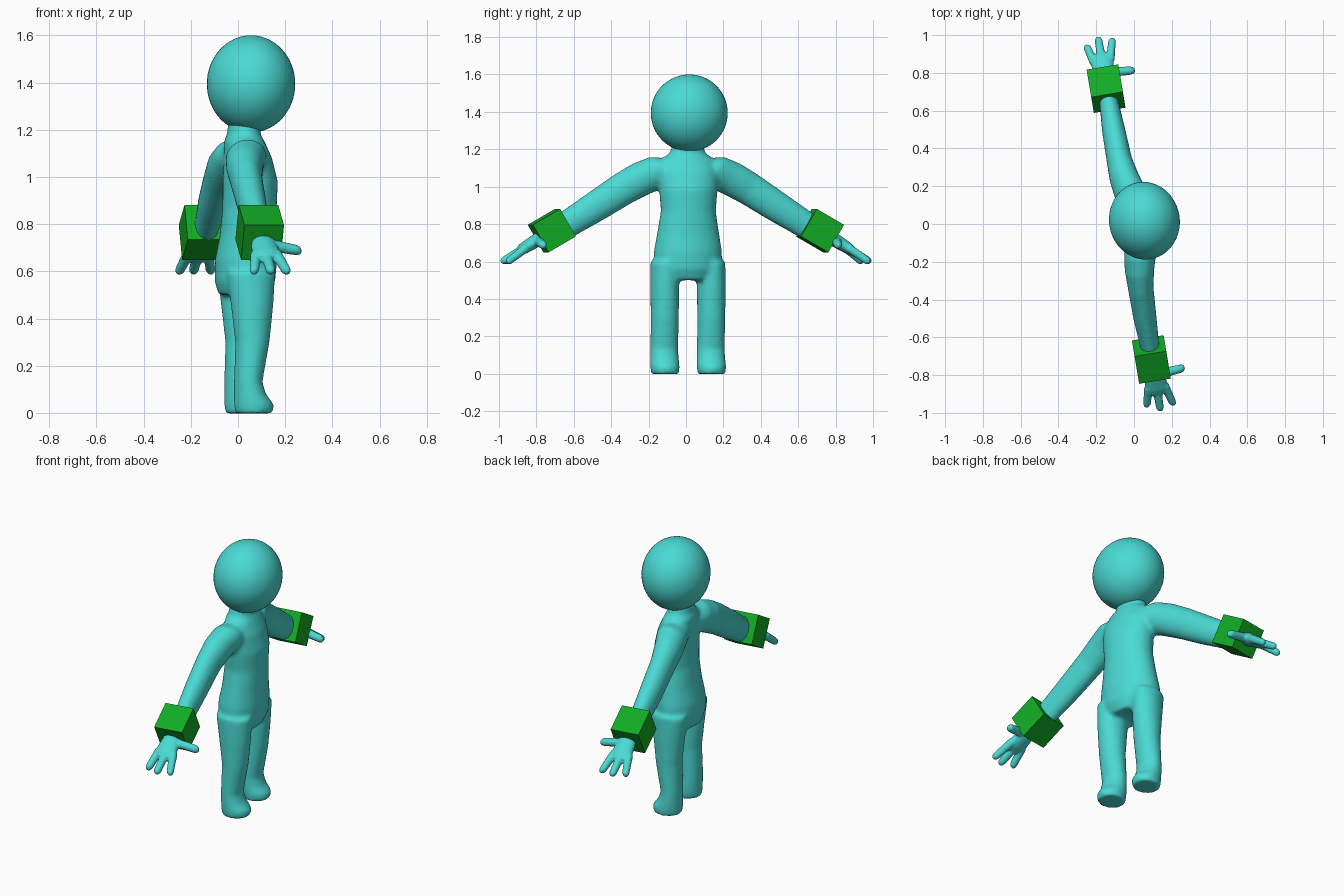
import bpy, bmesh, math
from mathutils import Matrix, Vector

cube = bpy.data.objects.get("Cube")
if cube:
    bpy.data.objects.remove(cube)

# The whole figure is turned slightly about the vertical
POSE = Matrix.Translation((-0.025, 0, 0)) @ Matrix.Rotation(math.radians(9.5), 4, 'Z')
X, Y, Z = Vector((1, 0, 0)), Vector((0, 1, 0)), Vector((0, 0, 1))
SIDES = (("left", 1), ("right", -1))


def material(name, rgb):
    m = bpy.data.materials.new(name)
    m.use_nodes = True
    col = (*rgb, 1)
    m.diffuse_color = col
    m.node_tree.nodes["Principled BSDF"].inputs["Base Color"].default_value = col
    return m


turquoise = material("turquoise", (0.07, 0.70, 0.66))
green = material("green", (0.006, 0.41, 0.018))


def tube(bm, stations, u, v, side=1, n=24):
    """Closed loft through ellipses: (centre, radius along u, radius along v)."""
    rings = []
    for c, ru, rv in stations:
        ring = []
        for i in range(n):
            a = math.tau * i / n
            p = Vector(c) + u * (ru * math.cos(a)) + v * (rv * math.sin(a))
            ring.append(bm.verts.new((p.x, p.y * side, p.z)))
        rings.append(ring)
    for r, q in zip(rings, rings[1:]):
        for i in range(n):
            j = (i + 1) % n
            bm.faces.new((r[i], r[j], q[j], q[i]))
    bm.faces.new(rings[0][::-1])
    bm.faces.new(rings[-1])


def finger(bm, base, tip, r, u, v, side):
    a, b = Vector(base), Vector(tip)
    end = (b - a).normalized() * r
    tube(bm, [(a, r * 1.15, r * 1.15), (b, r, r), (b + end * 0.6, r * 0.8, r * 0.8),
              (b + end, r * 0.35, r * 0.35)], u, v, side, 12)


def finish(bm, name, mat, voxel=0, smooth=0):
    bmesh.ops.recalc_face_normals(bm, faces=bm.faces)
    me = bpy.data.meshes.new(name)
    bm.to_mesh(me)
    bm.free()
    me.materials.append(mat)
    ob = bpy.data.objects.new(name, me)
    bpy.context.collection.objects.link(ob)
    ob.matrix_world = POSE
    if voxel:
        mod = ob.modifiers.new("fuse", 'REMESH')
        mod.mode = 'VOXEL'
        mod.voxel_size = voxel
        mod.use_smooth_shade = True
        mod = ob.modifiers.new("soften", 'SMOOTH')
        mod.factor = 0.5
        mod.iterations = smooth
    return ob


# Body: torso, legs and arms fused into one skin
bm = bmesh.new()
torso = [(0.50, 0.05, 0.105, 0.15), (0.56, 0.055, 0.127, 0.182), (0.65, 0.06, 0.13, 0.184),
         (0.75, 0.068, 0.118, 0.167), (0.87, 0.075, 0.114, 0.148), (0.98, 0.078, 0.116, 0.157),
         (1.08, 0.068, 0.1, 0.165), (1.15, 0.052, 0.085, 0.14), (1.18, 0.05, 0.07, 0.095),
         (1.24, 0.055, 0.07, 0.08)]
tube(bm, [((x, 0, z), rx, ry) for z, x, rx, ry in torso], X, Y, n=32)

leg = [(-0.002, 0.073, 0.08, 0.073), (0.035, 0.073, 0.085, 0.079), (0.08, 0.056, 0.068, 0.077),
       (0.13, 0.048, 0.06, 0.075), (0.3, 0.066, 0.073, 0.075), (0.45, 0.065, 0.09, 0.077),
       (0.6, 0.06, 0.105, 0.075)]
arm = [(0.05, 1.09, 0.045, 0.075, 0.07), (0.15, 1.082, 0.035, 0.088, 0.092),
       (0.24, 1.045, 0.015, 0.08, 0.094), (0.34, 0.99, 0.004, 0.068, 0.09),
       (0.5, 0.888, 0, 0.062, 0.083), (0.65, 0.795, 0, 0.051, 0.074),
       (0.74, 0.745, 0, 0.047, 0.066)]
slope = math.radians(32)
along = Vector((0, math.cos(slope), -math.sin(slope)))
across = Vector((0, math.sin(slope), math.cos(slope)))
for _, s in SIDES:
    tube(bm, [((x, 0.126, z), rx, ry) for z, x, rx, ry in leg], X, Y, s)
    tube(bm, [((x, y, z), rx, rv) for y, z, x, rx, rv in arm], X, across, s)
finish(bm, "body", turquoise, 0.011, 8)

# Head
bm = bmesh.new()
bmesh.ops.create_uvsphere(bm, u_segments=48, v_segments=32, radius=1)
bmesh.ops.scale(bm, vec=(0.187, 0.206, 0.206), verts=bm.verts)
bmesh.ops.translate(bm, vec=(0.082, 0.004, 1.394), verts=bm.verts)
for f in bm.faces:
    f.smooth = True
finish(bm, "head", turquoise)

palm = [(0.74, 0.755, 0.04, 0.036), (0.82, 0.707, 0.054, 0.036),
        (0.88, 0.67, 0.063, 0.031), (0.91, 0.652, 0.054, 0.022)]
fingers = [(-0.043, -0.064, 0.955), (0, 0, 0.985), (0.043, 0.069, 0.968)]
for label, s in SIDES:
    # Hand: palm, three fingers and a thumb
    bm = bmesh.new()
    tube(bm, [((0, y, z), rx, rv) for y, z, rx, rv in palm], X, across, s)
    for x0, x1, y in fingers:
        finger(bm, (x0, 0.87, 0.675), (x1, y, 0.606), 0.021, X, across, s)
    finger(bm, (0.025, 0.81, 0.712), (0.142, 0.8, 0.69), 0.023, Y, Z, s)
    finish(bm, label + "_hand", turquoise, 0.006, 4)

    # Wrist block, tilted along the arm
    bm = bmesh.new()
    bmesh.ops.create_cube(bm, size=0.17, matrix=Matrix.Translation((-0.003, 0.727 * s, 0.765))
                          @ Matrix.Rotation(math.radians(-30 * s), 4, 'X'))
    finish(bm, label + "_wrist_block", green)
